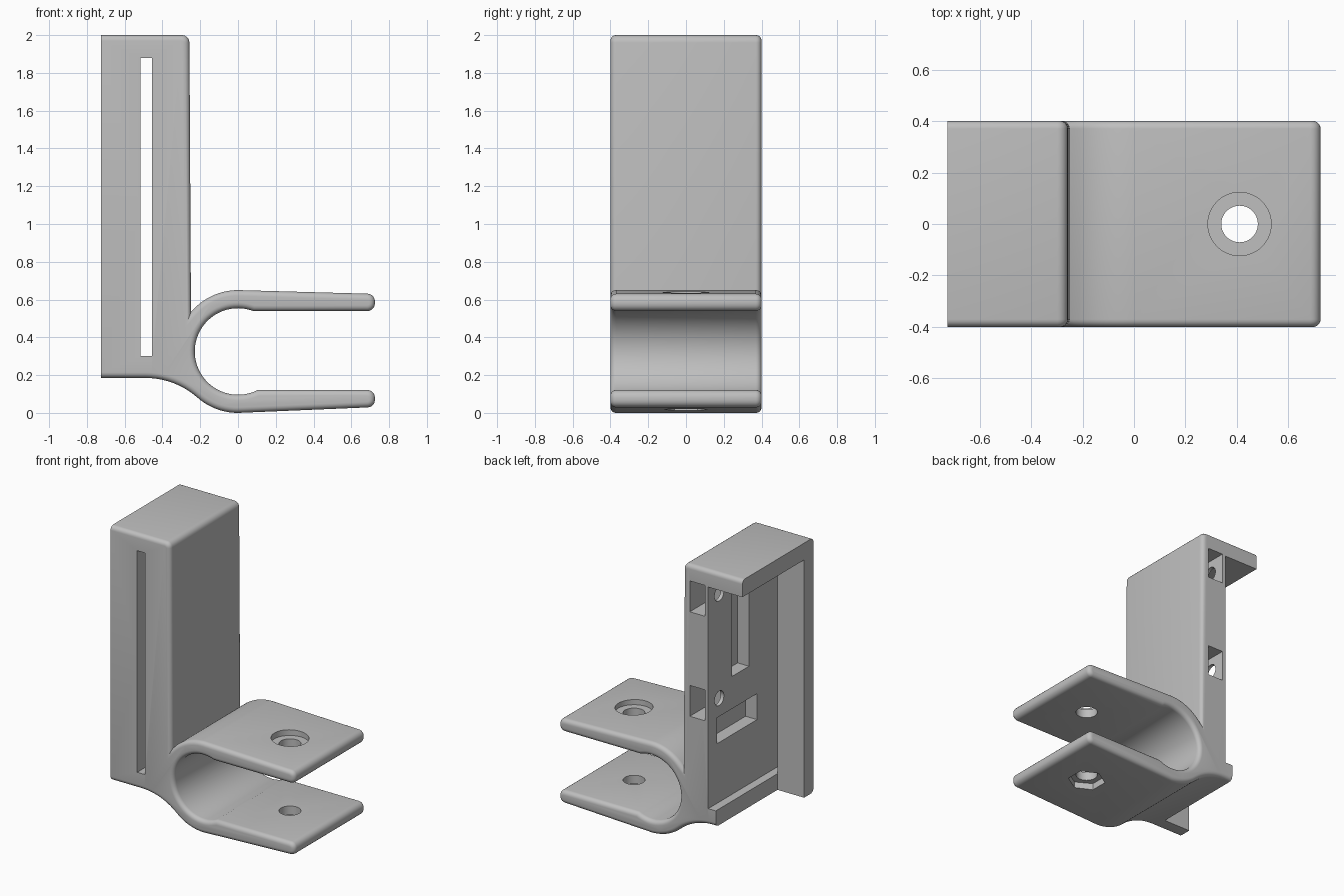
import bpy, bmesh
from math import cos, sin, radians, pi
from mathutils import Matrix

if "Cube" in bpy.data.objects:
    bpy.data.objects.remove(bpy.data.objects["Cube"], do_unlink=True)

grey = bpy.data.materials.new("plain grey")
grey.use_nodes = True
COLOUR = (0.52, 0.52, 0.52, 1)
grey.diffuse_color = COLOUR
grey.node_tree.nodes["Principled BSDF"].inputs["Base Color"].default_value = COLOUR

LEFT = -0.725      # open side of the housing
HALF = 0.4         # half depth
PLATE = -0.455     # inner face of the back plate
WALL = -0.295      # inner face of the side wall
FLOOR, ROOF = 0.30, 1.88
LEDGE = -0.515
RIM = 0.03         # rounding of the outer rims
CORNER = 0.04      # rounding of the arm tips
TIP = 0.685
RING_Z = 0.325
BOLT_X = 0.41


def arc(cx, cz, r, start, end, steps):
    angles = [radians(start + (end - start) * i / steps) for i in range(steps + 1)]
    return [(cx + r * cos(a), cz + r * sin(a)) for a in angles]


def make_object(name, bm):
    bmesh.ops.recalc_face_normals(bm, faces=bm.faces[:])
    mesh = bpy.data.meshes.new(name)
    bm.to_mesh(mesh)
    bm.free()
    mesh.materials.append(grey)
    obj = bpy.data.objects.new(name, mesh)
    bpy.context.collection.objects.link(obj)
    return obj


def box(name, x, y, z):
    bm = bmesh.new()
    bmesh.ops.create_cube(bm, size=1)
    for v in bm.verts:
        for i, (low, high) in enumerate((x, y, z)):
            v.co[i] = high if v.co[i] > 0 else low
    return make_object(name, bm)


def cylinder(name, centre, radius, length, sides=48, turn=None):
    bm = bmesh.new()
    bmesh.ops.create_cone(bm, cap_ends=True, segments=sides, radius1=radius,
                          radius2=radius, depth=length)
    if turn:
        bmesh.ops.rotate(bm, verts=bm.verts, matrix=turn)
    bmesh.ops.translate(bm, verts=bm.verts, vec=centre)
    return make_object(name, bm)


# Outline of housing, ring, two arms and the fillet under the housing
outline = [(LEFT, 2)]
outline += arc(-0.297, 1.96, CORNER, 90, 0, 5)
outline += arc(0, RING_Z, 0.325, 140, 90, 14)
outline += arc(TIP, 0.591, CORNER, 88, 0, 5)
outline += arc(TIP, 0.579, CORNER, 0, -90, 5)
outline += arc(0, RING_Z, 0.229, 69, 297, 44)
outline += arc(TIP, 0.081, CORNER, 90, 0, 5)
outline += arc(TIP, 0.069, CORNER, 0, -88, 5)
outline += arc(0, RING_Z, 0.325, 270, 228.6, 10)
outline += arc(-0.49, -0.231, 0.416, 48.6, 90, 10)[1:]
outline += [(LEFT, 0.185)]

# Extruded body with rounded outer rims
bm = bmesh.new()
cap = bm.faces.new([bm.verts.new((x, -HALF, z)) for x, z in outline])
moved = bmesh.ops.extrude_face_region(bm, geom=[cap], use_keep_orig=True)["geom"]
bmesh.ops.translate(bm, vec=(0, 2 * HALF, 0),
                    verts=[v for v in moved if isinstance(v, bmesh.types.BMVert)])
rims = [e for e in bm.edges
        if abs(e.verts[0].co.y - e.verts[1].co.y) < 0.01
        and not all(v.co.x < LEFT + 0.01 for v in e.verts)]
bmesh.ops.bevel(bm, geom=rims, offset=RIM, offset_type='OFFSET', segments=5,
                profile=0.5, affect='EDGES', clamp_overlap=False)
# Split the large side faces cleanly before cutting
bmesh.ops.triangulate(bm, faces=[f for f in bm.faces if len(f.verts) > 4],
                      ngon_method='EAR_CLIP')
body = make_object("clamp_bracket", bm)

# Open cavity, space beside the ledge, and long slot in the side wall
cutters = [
    box("cavity", (-1, PLATE), (WALL, 1), (FLOOR, ROOF)),
    box("floor_opening", (-1, LEDGE), (WALL, 1), (-0.1, 0.5)),
    box("side_slot", (LEDGE, PLATE), (-1, 0), (FLOOR, ROOF)),
    box("tall_recess", (-0.6, PLATE + 0.09), (-0.06, 0.13), (1.14, 1.75)),
    box("wide_recess", (-0.6, PLATE + 0.09), (-0.15, 0.30), (0.725, 0.91)),
]

# Nut pockets with screw holes
sideways = Matrix.Rotation(pi / 2, 3, 'Y')
for z in (1.775, 1.03):
    cutters.append(box("nut_pocket", (-0.43, -0.31), (0.19, 1), (z - 0.11, z + 0.11)))
    cutters.append(cylinder("screw_hole", (-0.45, 0.275, z + 0.01), 0.052, 0.14, 32, sideways))

# Bolt hole, round counterbore above and hexagonal nut seat below
cutters += [
    cylinder("bolt_hole", (BOLT_X, 0, 0.3), 0.071, 1),
    cylinder("bolt_head_seat", (BOLT_X, 0, 0.7), 0.123, 0.2),
    cylinder("nut_seat", (BOLT_X, 0, -0.04), 0.123, 0.2, 6),
]

for cutter in cutters:
    cutter.hide_render = True
    cut = body.modifiers.new(cutter.name, 'BOOLEAN')
    cut.operation = 'DIFFERENCE'
    cut.solver = 'EXACT'
    cut.object = cutter

# Bake the cuts and drop the cutters
bpy.context.view_layer.update()
evaluated = body.evaluated_get(bpy.context.evaluated_depsgraph_get())
finished = bpy.data.meshes.new_from_object(evaluated)
body.modifiers.clear()
body.data = finished
for cutter in cutters:
    bpy.data.objects.remove(cutter, do_unlink=True)

bpy.ops.object.select_all(action='DESELECT')
body.select_set(True)
bpy.context.view_layer.objects.active = body
bpy.ops.object.shade_smooth_by_angle(angle=radians(30))
